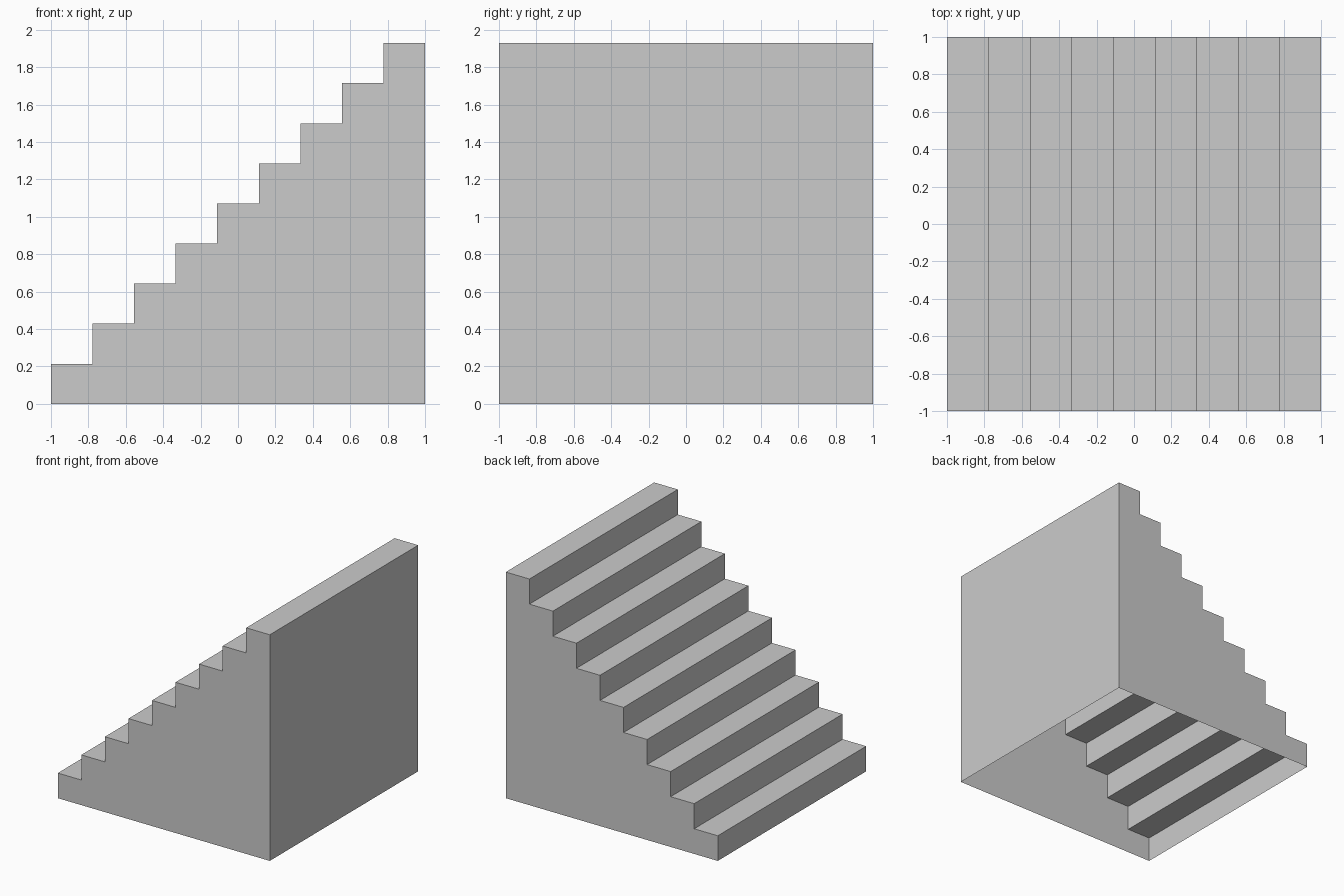
import bpy, bmesh

if "Cube" in bpy.data.objects:
    bpy.data.objects.remove(bpy.data.objects["Cube"])

STEPS = 9
RUN = 2.0 / STEPS
RISE = 1.5 / 7

# Stepped side profile (x, z), from the low front foot up to the tall end
profile = [(-1.0, 0.0)]
for i in range(STEPS):
    z = (i + 1) * RISE
    profile += [(-1 + i * RUN, z), (-1 + (i + 1) * RUN, z)]
profile.append((1.0, 0.0))

bm = bmesh.new()
front = [bm.verts.new((x, -1, z)) for x, z in profile]
back = [bm.verts.new((x, 1, z)) for x, z in profile]

# Stepped side walls
bm.faces.new(front[::-1])
bm.faces.new(back)

# Risers, treads and tall end wall; the underside stays open
for i in range(len(profile) - 1):
    bm.faces.new((front[i], front[i + 1], back[i + 1], back[i]))

mesh = bpy.data.meshes.new("staircase")
bm.to_mesh(mesh)
bm.free()
stairs = bpy.data.objects.new("staircase", mesh)
bpy.context.collection.objects.link(stairs)
